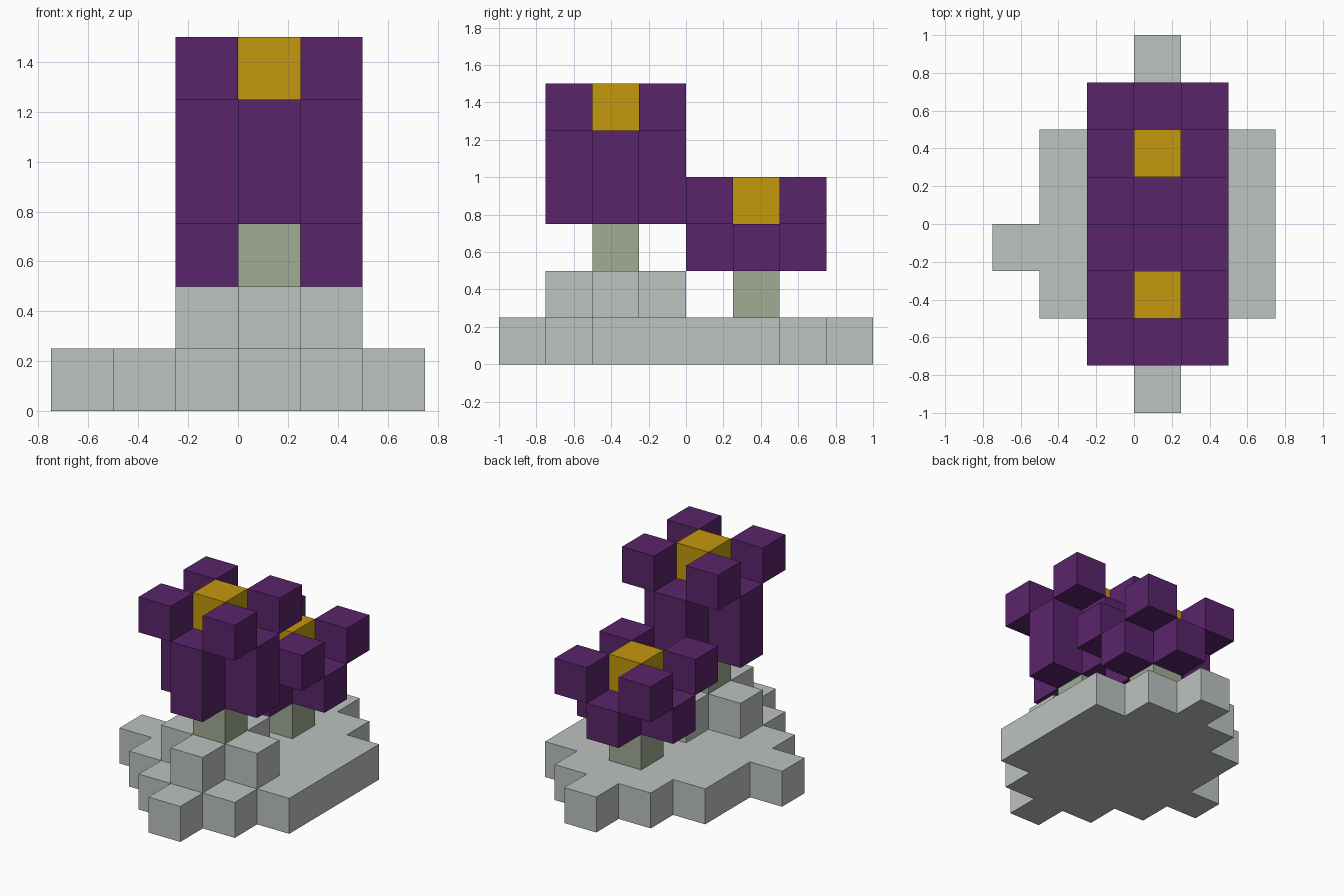
import bpy
import bmesh

cube = bpy.data.objects.get("Cube")
if cube:
    bpy.data.objects.remove(cube, do_unlink=True)

U = 0.25  # size of one block


def material(name, rgb):
    """Flat colour given as sRGB bytes, stored as linear values."""
    linear = [((c / 255 + 0.055) / 1.055) ** 2.4 for c in rgb]
    mat = bpy.data.materials.new(name)
    mat.use_nodes = True
    mat.diffuse_color = (*linear, 1)
    bsdf = mat.node_tree.nodes["Principled BSDF"]
    bsdf.inputs["Base Color"].default_value = (*linear, 1)
    bsdf.inputs["Roughness"].default_value = 0.9
    return mat


STONE = material("stone grey", (188, 195, 192))
STEM = material("stem green", (160, 172, 148))
PETAL = material("petal purple", (90, 37, 107))
HEART = material("flower yellow", (196, 152, 13))


def stepped_slab(name, rows, x, y, z, height, mat):
    """Extrude an outline made of block rows (x start, x end, depth), front to back."""
    right, left = [], []
    for x0, x1, depth in rows:
        right += [(x + x1, y), (x + x1, y + depth)]
        left += [(x + x0, y), (x + x0, y + depth)]
        y += depth
    bm = bmesh.new()
    outline = [bm.verts.new((px * U, py * U, z * U)) for px, py in right + left[::-1]]
    face = bm.faces.new(outline)
    top = bmesh.ops.extrude_face_region(bm, geom=[face])["geom"]
    top_verts = [g for g in top if isinstance(g, bmesh.types.BMVert)]
    bmesh.ops.translate(bm, verts=top_verts, vec=(0, 0, height * U))
    bmesh.ops.recalc_face_normals(bm, faces=bm.faces)
    mesh = bpy.data.meshes.new(name)
    bm.to_mesh(mesh)
    bm.free()
    mesh.materials.append(mat)
    obj = bpy.data.objects.new(name, mesh)
    bpy.context.collection.objects.link(obj)
    return obj


BLOCK = [(0, 1, 1)]
CROSS = [(0, 1, 1), (-1, 2, 1), (0, 1, 1)]
GROUND = [(0, 1, 1), (-1, 2, 1), (-2, 3, 1), (-3, 3, 1),
          (-2, 3, 2), (-1, 2, 1), (0, 1, 1)]


def flower(label, y, z, cup_height):
    """Stem, cross-shaped cup, yellow heart and four corner petals; y is the stem's front."""
    stepped_slab(label + "_stem", BLOCK, 0, y, z, 1, STEM)
    stepped_slab(label + "_cup", CROSS, 0, y - 1, z + 1, cup_height, PETAL)
    top = z + 1 + cup_height
    stepped_slab(label + "_heart", BLOCK, 0, y, top, 1, HEART)
    for side, dx in (("right", -1), ("left", 1)):
        for end, dy in (("front", -1), ("back", 1)):
            stepped_slab(f"{label}_petal_{end}_{side}", BLOCK, dx, y + dy, top, 1, PETAL)


# Ground and the raised mound under the tall flower
stepped_slab("ground", GROUND, 0, -4, 0, 1, STONE)
stepped_slab("mound", CROSS, 0, -3, 1, 1, STONE)

# Flowers
flower("tall_flower", -2, 2, 2)
flower("short_flower", 1, 1, 1)
